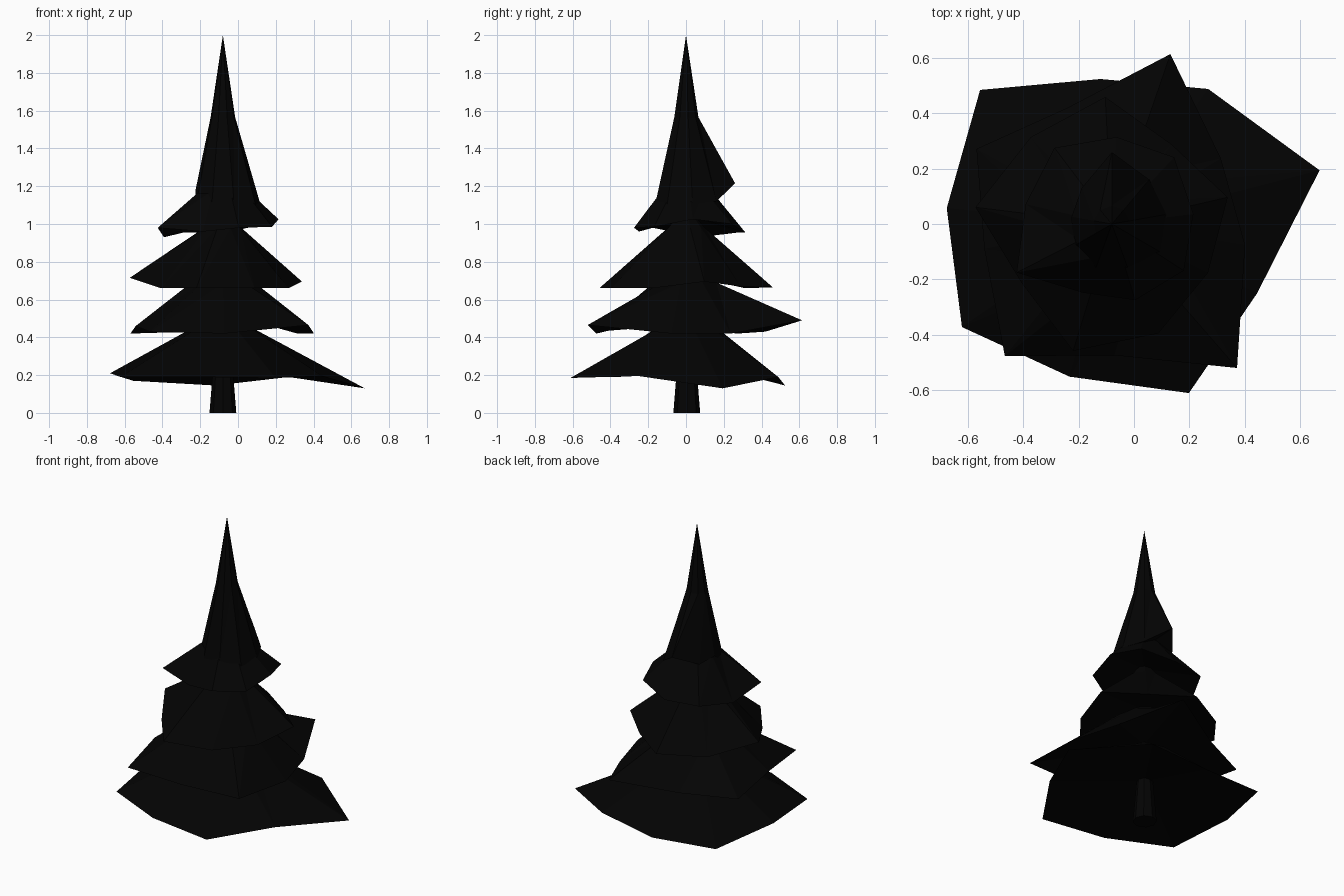
import bpy, bmesh
from math import cos, sin, radians

if "Cube" in bpy.data.objects:
    bpy.data.objects.remove(bpy.data.objects["Cube"])

AX, AY = -0.08, 0.0          # trunk axis

mat = bpy.data.materials.new("near_black")
mat.diffuse_color = (0.001, 0.001, 0.001, 1)
mat.use_nodes = True
mat.node_tree.nodes["Principled BSDF"].inputs["Base Color"].default_value = mat.diffuse_color


def finish(name, bm):
    bmesh.ops.recalc_face_normals(bm, faces=bm.faces)
    me = bpy.data.meshes.new(name)
    bm.to_mesh(me)
    bm.free()
    me.materials.append(mat)
    ob = bpy.data.objects.new(name, me)
    bpy.context.collection.objects.link(ob)


def tier(name, start, rim, ring_r, ring_z, tip_z, under_z):
    """Ragged skirt: uneven rim of (radius, z), regular upper ring, tip, hollowed underside."""
    bm = bmesh.new()
    n = len(rim)
    angles = [radians(start + 360 * i / n) for i in range(n)]
    low = [bm.verts.new((AX + r * cos(a), AY + r * sin(a), z)) for a, (r, z) in zip(angles, rim)]
    top = [bm.verts.new((AX + ring_r * cos(a), AY + ring_r * sin(a), ring_z)) for a in angles]
    tip = bm.verts.new((AX, AY, tip_z))
    under = bm.verts.new((AX, AY, under_z))
    for i in range(n):
        j = (i + 1) % n
        bm.faces.new((low[i], low[j], top[j]))
        bm.faces.new((low[i], top[j], top[i]))
        bm.faces.new((top[i], top[j], tip))
        bm.faces.new((low[j], low[i], under))
    finish(name, bm)


# Branch tiers, bottom to top
tier("bottom_branches", 14.5,
     [(.776, .13), (.60, .19), (.526, .145), (.68, .17), (.60, .21),
      (.658, .19), (.573, .19), (.672, .185), (.582, .195)],
     .17, .445, .55, .28)
tier("lower_branches", 71,
     [(.65, .49), (.45, .43), (.56, .42), (.47, .46), (.615, .43),
      (.475, .42), (.69, .465), (.488, .42), (.46, .42)],
     .17, .69, .80, .53)
tier("middle_branches", 13,
     [(.43, .695), (.36, .67), (.46, .665), (.43, .66), (.497, .715),
      (.39, .66), (.48, .66), (.43, .66), (.39, .66)],
     .10, .98, 1.10, .77)
tier("upper_branches", 7,
     [(.297, 1.025), (.33, 1.0), (.315, .955), (.345, .955), (.32, .93),
      (.387, .98), (.27, .96), (.288, .98), (.31, .985)],
     .13, 1.18, 1.30, 1.05)
tier("top_spire", 10,
     [(.20, 1.11), (.21, 1.12), (.26, 1.215), (.17, 1.15), (.148, 1.175),
      (.165, 1.09), (.17, 1.11), (.17, 1.12), (.20, 1.10)],
     .066, 1.565, 2.0, 1.2)

# Tapered trunk
bm = bmesh.new()
bmesh.ops.create_cone(bm, cap_ends=True, segments=8, radius1=.071, radius2=.042, depth=.36)
bmesh.ops.translate(bm, verts=bm.verts, vec=(AX, AY + .004, .18))
finish("trunk", bm)
